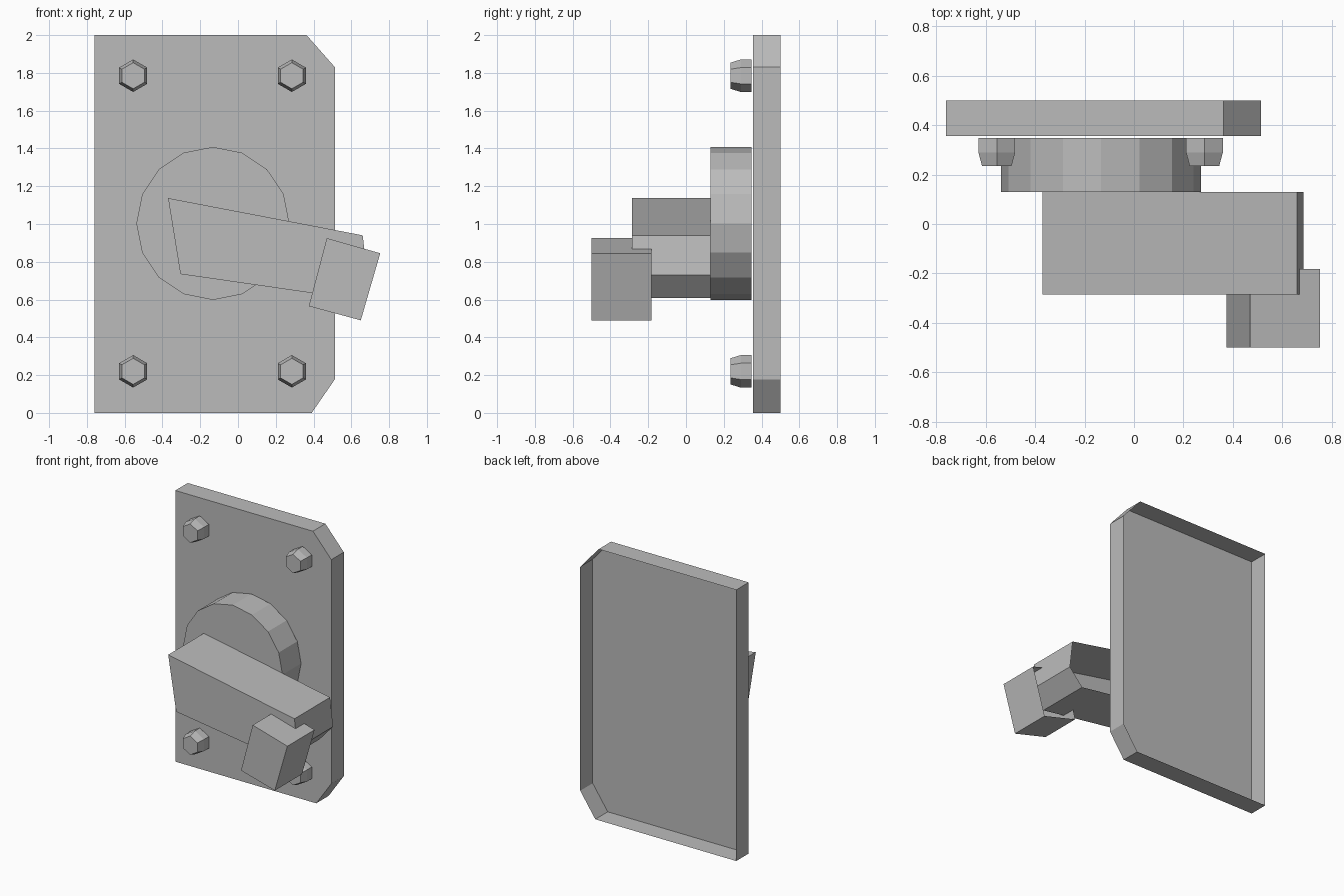
import bpy
import bmesh
from math import cos, sin, pi

cube = bpy.data.objects.get("Cube")
if cube:
    bpy.data.objects.remove(cube, do_unlink=True)

grey = bpy.data.materials.new("plain grey")
grey.use_nodes = True
colour = (0.5, 0.5, 0.5, 1)
grey.diffuse_color = colour
grey.node_tree.nodes["Principled BSDF"].inputs["Base Color"].default_value = colour


def shell(name, layers):
    """Open-backed shell: layers are (y, outline) from front to back,
    each outline running counter-clockwise as seen from the front."""
    bm = bmesh.new()
    rings = [[bm.verts.new((x, y, z)) for x, z in outline] for y, outline in layers]
    bm.faces.new(rings[0])
    for front, back in zip(rings, rings[1:]):
        for i in range(len(front)):
            j = (i + 1) % len(front)
            bm.faces.new((front[i], back[i], back[j], front[j]))
    mesh = bpy.data.meshes.new(name)
    bm.to_mesh(mesh)
    bm.free()
    mesh.materials.append(grey)
    obj = bpy.data.objects.new(name, mesh)
    bpy.context.collection.objects.link(obj)


def prism(name, outline, front, back):
    shell(name, [(front, outline), (back, outline)])


def polygon(cx, cz, radius, sides, start=0.0):
    angles = [start + 2 * pi * i / sides for i in range(sides)]
    return [(cx + radius * cos(a), cz + radius * sin(a)) for a in angles]


# Mounting plate with two clipped corners
prism("back_plate", [(-0.76, 0), (0.39, 0), (0.513, 0.178), (0.513, 1.83),
                     (0.363, 2), (-0.76, 2)], 0.355, 0.5)

# Round hub
prism("hub", polygon(-0.133, 1.003, 0.405, 16), 0.13, 0.347)

# Tapered lever arm with a clipped lower end
prism("lever_arm", [(-0.305, 0.735), (0.575, 0.608), (0.685, 0.73),
                    (0.66, 0.94), (-0.37, 1.137)], -0.285, 0.13)

# Tilted grip block at the end of the arm
prism("grip", [(0.375, 0.565), (0.65, 0.49), (0.753, 0.845), (0.47, 0.925)],
      -0.5, -0.183)

# Hexagonal bolts with tapered heads
for height, z in (("lower", 0.22), ("upper", 1.785)):
    for side, x in (("right", -0.555), ("left", 0.285)):
        wide = polygon(x, z, 0.086, 6, pi / 6)
        narrow = polygon(x, z, 0.069, 6, pi / 6)
        shell(f"{height}_{side}_bolt", [(0.235, narrow), (0.29, wide), (0.347, wide)])
